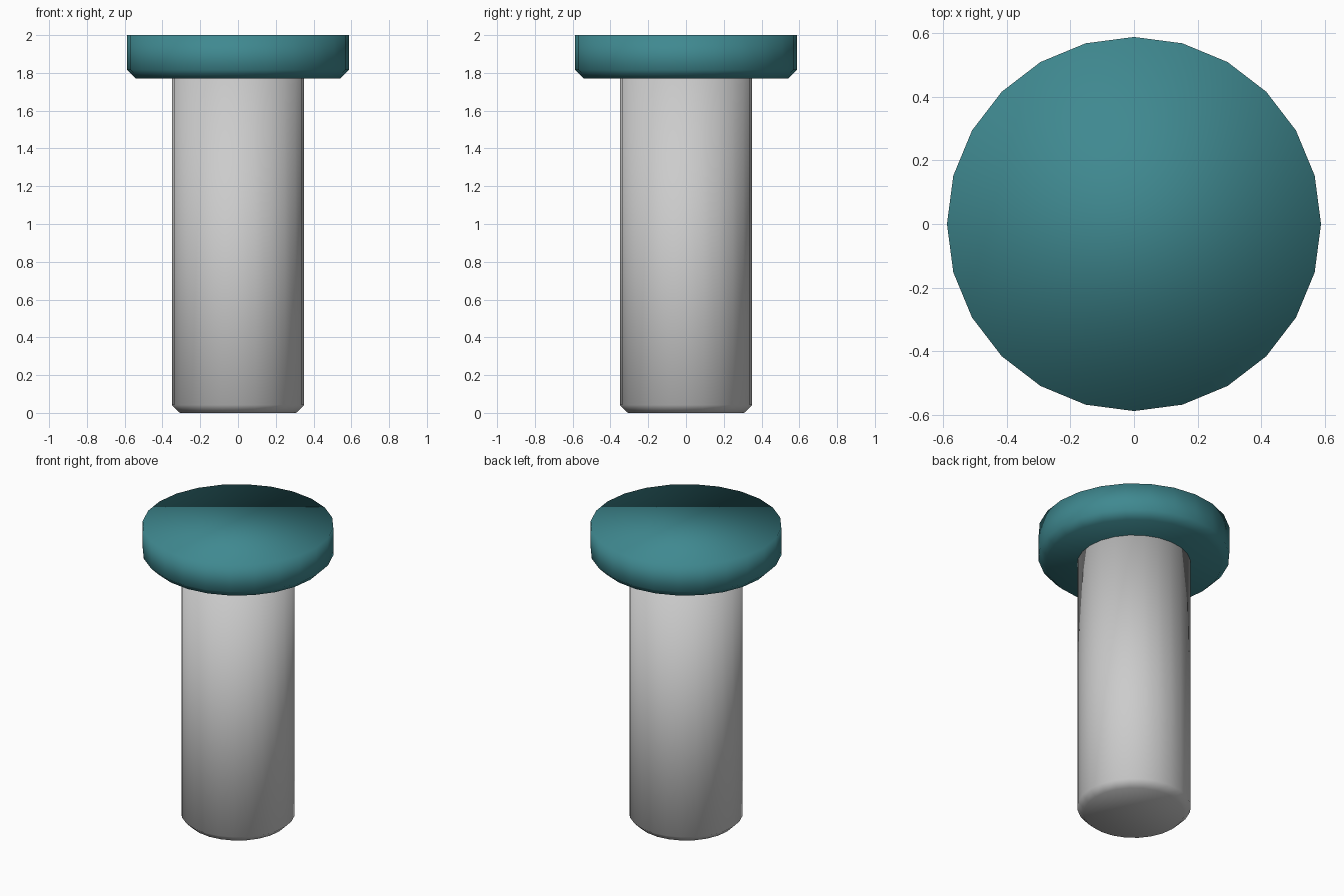
import bpy, bmesh

if "Cube" in bpy.data.objects:
    bpy.data.objects.remove(bpy.data.objects["Cube"])

SIDES = 24


def chamfered_cylinder(name, radius, z0, z1, chamfer, color=None):
    """Cylinder whose bottom rim is cut by a single chamfer."""
    bm = bmesh.new()
    bmesh.ops.create_cone(bm, cap_ends=True, segments=SIDES,
                          radius1=radius, radius2=radius, depth=z1 - z0)
    bmesh.ops.translate(bm, verts=bm.verts, vec=(0, 0, (z0 + z1) / 2))
    rim = [e for e in bm.edges if all(v.co.z < z0 + 0.001 for v in e.verts)]
    bmesh.ops.bevel(bm, geom=rim, offset=chamfer, segments=1,
                    affect='EDGES', profile=0.5)
    for f in bm.faces:
        f.smooth = True
    mesh = bpy.data.meshes.new(name)
    bm.to_mesh(mesh)
    bm.free()
    obj = bpy.data.objects.new(name, mesh)
    bpy.context.collection.objects.link(obj)
    if color:
        mat = bpy.data.materials.new(name + "_color")
        mat.diffuse_color = color
        mat.use_nodes = True
        mat.node_tree.nodes["Principled BSDF"].inputs["Base Color"].default_value = mat.diffuse_color
        mesh.materials.append(mat)
    return obj


# Grey shaft
chamfered_cylinder("shaft", 0.35, 0.0, 1.77, 0.042)

# Teal flat head
chamfered_cylinder("head", 0.588, 1.77, 2.0, 0.046, (0.05, 0.25, 0.28, 1))
